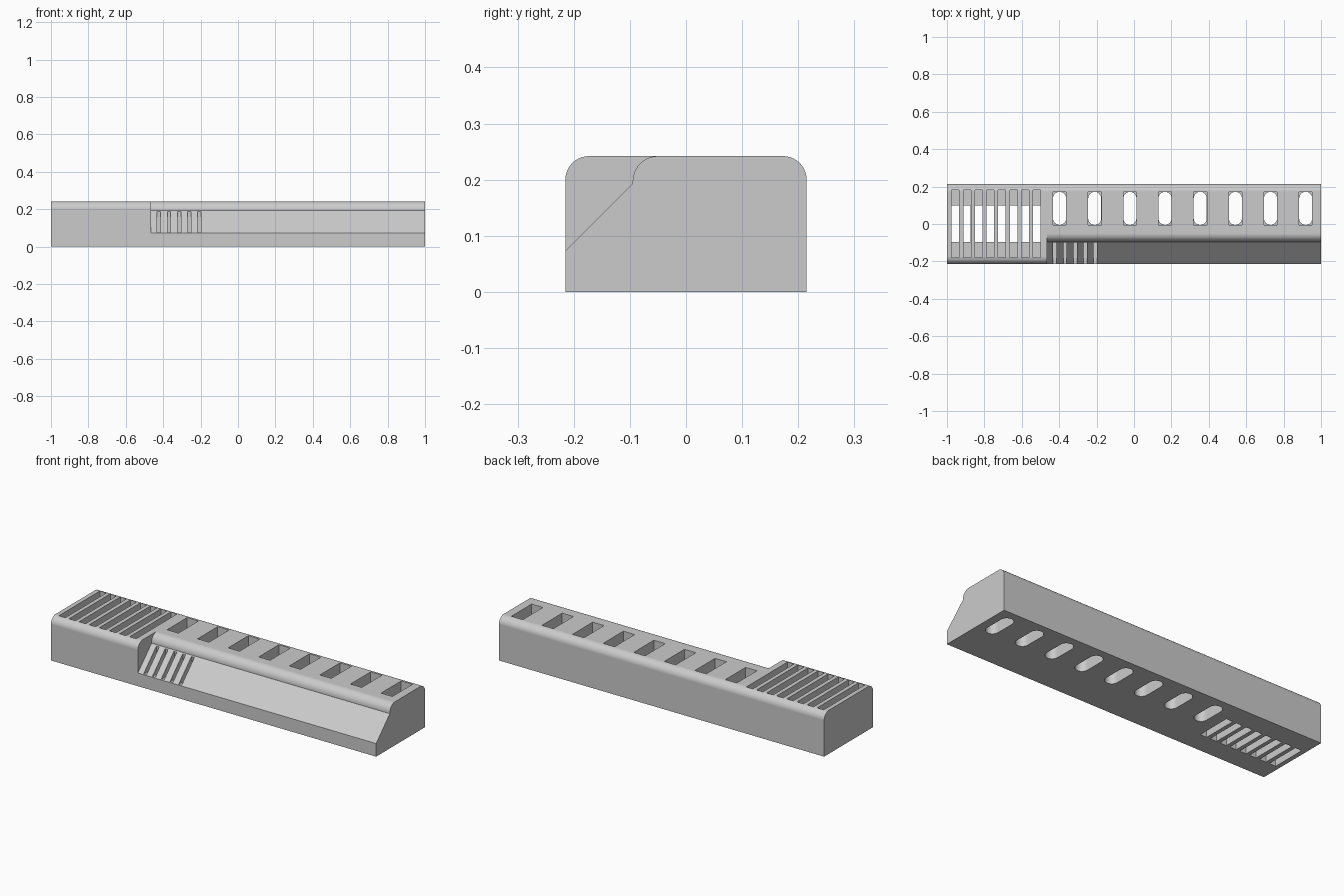
import bpy, bmesh, math

if "Cube" in bpy.data.objects:
    bpy.data.objects.remove(bpy.data.objects["Cube"])

L, W, H = 2.0, 0.43, 0.242


def arc(cy, cz, r, a0, a1, n=10):
    return [(cy + r * math.cos(math.radians(a0 + (a1 - a0) * i / n)),
             cz + r * math.sin(math.radians(a0 + (a1 - a0) * i / n))) for i in range(n + 1)]


def prism(bm, points, direction):
    verts = [bm.verts.new(p) for p in points]
    face = bm.faces.new(verts)
    ext = bmesh.ops.extrude_face_region(bm, geom=[face])
    moved = [v for v in ext["geom"] if isinstance(v, bmesh.types.BMVert)]
    bmesh.ops.translate(bm, verts=moved, vec=direction)


def box(bm, x0, x1, y0, y1, z0, z1):
    prism(bm, [(x0, y0, z0), (x1, y0, z0), (x1, y1, z0), (x0, y1, z0)], (0, 0, z1 - z0))


def finish(bm, name):
    bmesh.ops.recalc_face_normals(bm, faces=bm.faces)
    me = bpy.data.meshes.new(name)
    bm.to_mesh(me)
    bm.free()
    ob = bpy.data.objects.new(name, me)
    bpy.context.collection.objects.link(ob)
    return ob


def cut(body, cutter):
    cutter.hide_render = True
    mod = body.modifiers.new("cut", 'BOOLEAN')
    mod.operation = 'DIFFERENCE'
    mod.solver = 'EXACT'
    mod.object = cutter
    bpy.context.view_layer.objects.active = body
    bpy.ops.object.modifier_apply(modifier=mod.name)
    bpy.data.objects.remove(cutter)


# Main bar with rounded upper edges
w, r = W / 2, 0.042
profile = [(-w, 0), (w, 0)] + arc(w - r, H - r, r, 0, 90) + arc(-w + r, H - r, r, 90, 180)
bm = bmesh.new()
prism(bm, [(-1, y, z) for y, z in profile], (L, 0, 0))
body = finish(bm, "slotted_bar")

# Sloped front facet with rounded crest, right of the step
crest = arc(-0.05, H - 0.045, 0.045, 180, 90)
facet = [(-0.315, -0.027), (-0.095, 0.193)] + crest + [(-0.05, 0.3), (-0.35, 0.3), (-0.35, -0.027)]
bm = bmesh.new()
prism(bm, [(-0.465, y, z) for y, z in facet], (1.6, 0, 0))
cut(body, finish(bm, "facet_cutter"))

# Upper pockets: narrow vents on the left, wide mounting pockets on the right,
# plus small notches in the sloped facet
STEP = 0.08
bm = bmesh.new()
for i in range(8):
    x = -0.955 + i * 0.0622
    box(bm, x - 0.02, x + 0.02, -0.18, 0.182, STEP, 0.3)
    x = -0.398 + i * 0.188
    box(bm, x - 0.035, x + 0.035, -0.005, 0.172, STEP, 0.3)
for i in range(5):
    x = -0.423 + i * 0.054
    box(bm, x - 0.009, x + 0.009, -0.3, -0.097, 0.075, 0.188)
cut(body, finish(bm, "pocket_cutter"))

# Lower through holes: short rectangles on the left, capsules on the right
bm = bmesh.new()
for i in range(8):
    x = -0.955 + i * 0.0622
    box(bm, x - 0.0199, x + 0.0199, -0.097, 0.099, -0.1, 0.15)
    x = -0.398 + i * 0.188
    rr = 0.0349
    outline = arc(x, 0.1719 - rr, rr, 0, 180, 12) + arc(x, -0.0049 + rr, rr, 180, 360, 12)
    prism(bm, [(px, py, -0.1) for px, py in outline], (0, 0, 0.25))
cut(body, finish(bm, "hole_cutter"))

# Smooth rounded edges, crisp corners
bpy.ops.object.select_all(action='DESELECT')
body.select_set(True)
bpy.context.view_layer.objects.active = body
bpy.ops.object.shade_smooth_by_angle(angle=math.radians(30))
wn = body.modifiers.new("weighted_normals", 'WEIGHTED_NORMAL')
wn.keep_sharp = True
